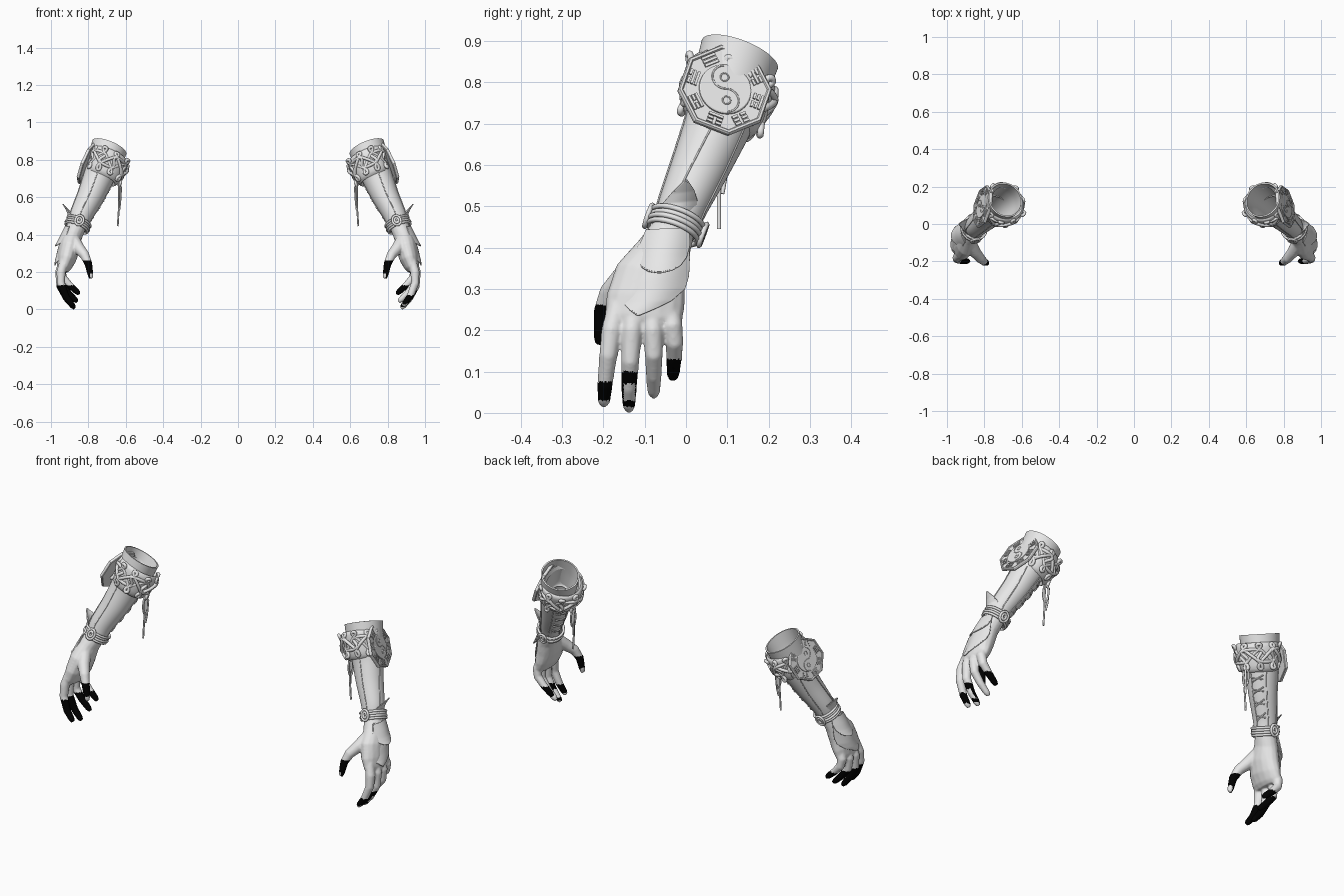
import bpy, bmesh, math
from math import sin, cos, pi, tau
from mathutils import Vector as V, Matrix

if "Cube" in bpy.data.objects:
    bpy.data.objects.remove(bpy.data.objects["Cube"])


def material(name, rgb):
    m = bpy.data.materials.new(name)
    m.use_nodes = True
    m.diffuse_color = (*rgb, 1)
    m.node_tree.nodes["Principled BSDF"].inputs["Base Color"].default_value = (*rgb, 1)
    return m


GREY = material("light grey", (.8, .8, .8))
BLACK = material("black", (0, 0, 0))


def finish(ob, angle=40, rule=None):
    """Bake modifiers and make the left part and its mirrored right part."""
    bpy.context.view_layer.update()
    name = ob.name
    mesh = bpy.data.meshes.new_from_object(ob.evaluated_get(bpy.context.evaluated_depsgraph_get()))
    bpy.data.objects.remove(ob)
    for side, sx in (("left", 1), ("right", -1)):
        me = mesh.copy()
        me.materials.clear()
        me.materials.append(GREY)
        me.materials.append(BLACK)
        for p in me.polygons:
            p.material_index = int(rule(p.center, sx)) if rule else 0
        if sx < 0:
            me.transform(Matrix.Scale(-1, 4, (1, 0, 0)))
            me.flip_normals()
        o = bpy.data.objects.new(f"{side}_{name}", me)
        bpy.context.collection.objects.link(o)
        bpy.ops.object.select_all(action="DESELECT")
        o.select_set(True)
        bpy.context.view_layer.objects.active = o
        bpy.ops.object.shade_smooth_by_angle(angle=math.radians(angle))


def bm_object(name, bm):
    bmesh.ops.recalc_face_normals(bm, faces=bm.faces[:])
    me = bpy.data.meshes.new(name)
    bm.to_mesh(me)
    bm.free()
    ob = bpy.data.objects.new(name, me)
    bpy.context.collection.objects.link(ob)
    return ob


def grid(bm, rows, wrap=True, cap=False):
    """Skin rows of points with quads."""
    vs = [[bm.verts.new(p) for p in r] for r in rows]
    n = len(rows[0])
    for a, b in zip(vs, vs[1:]):
        for i in range(n if wrap else n - 1):
            j = (i + 1) % n
            bm.faces.new((a[i], a[j], b[j], b[i]))
    if cap:
        bm.faces.new(vs[0][::-1])
        bm.faces.new(vs[-1])


def shell(name, rows, thick, wrap=True, offset=-1):
    bm = bmesh.new()
    grid(bm, rows, wrap)
    ob = bm_object(name, bm)
    ob.modifiers.new("smooth", "SUBSURF").levels = 1
    s = ob.modifiers.new("thick", "SOLIDIFY")
    s.thickness, s.offset = thick, offset
    finish(ob)


def tube(name, paths, r, closed=False):
    cu = bpy.data.curves.new(name, "CURVE")
    cu.dimensions, cu.bevel_depth, cu.bevel_resolution = "3D", r, 2
    cu.use_fill_caps = True
    for pts in paths:
        sp = cu.splines.new("POLY")
        sp.points.add(len(pts) - 1)
        for q, p in zip(sp.points, pts):
            q.co = (*p, 1)
        sp.use_cyclic_u = closed
    ob = bpy.data.objects.new(name, cu)
    bpy.context.collection.objects.link(ob)
    finish(ob, 60)


def lerp_rows(rows, t):
    f = min(max(t, 0), .9999) * (len(rows) - 1)
    i = int(f)
    return [a + (b - a) * (f - i) for a, b in zip(rows[i], rows[i + 1])]


# Forearm centre line with radii, and a frame around it (angle 0 = outer side)
ARM = [(.86, -.03, .44, .054), (.842, -.008, .5, .06), (.79, .037, .6, .071),
       (.752, .075, .69, .08), (.713, .106, .79, .093), (.688, .13, .867, .099)]
AXIS = V((-.36, .34, .87)).normalized()
FACE = V((.9, .2, .36)).normalized()
E1 = (FACE - AXIS * FACE.dot(AXIS)).normalized()
E2 = AXIS.cross(E1)


def surf(t, a, off=0.0, flat=0.0):
    x, y, z, r = lerp_rows(ARM, t)
    r += off - flat * (max(0, cos(a)) ** 2 + .35 * sin(a) ** 2)
    return V((x, y, z)) + (E1 * cos(a) + E2 * sin(a)) * r


def ring(t, n=32, **kw):
    return [surf(t, tau * i / n, **kw) for i in range(n)]


# Sleeve, open at the top
shell("forearm_sleeve", [ring(i / 15) for i in range(16)], .008)
seams = [[surf(.12 + .5 * i / 20, a + d * i / 20, .001) for i in range(21)]
         for a, d in ((4.6, .1), (1.1, -.3), (-.5, .35), (1.9, 0), (2.9, 0))]
tube("sleeve_seams", seams, .0022)

# Laces slanting over the inner back of the sleeve
laces = []
for k in range(4):
    for d in (0, .04):
        laces.append([surf(.2 + .11 * k + d + (.06 - 2 * d) * i / 8, 2.85 - .75 * i / 8, .003)
                      for i in range(9)])
tube("sleeve_laces", laces, .0035)

# Cuff with interlaced cords
CUFF = .03
shell("cuff", [ring(t, 48, off=CUFF + d, flat=.045)
               for t, d in ((.62, -.014), (.64, 0), (.72, .002), (.82, .002), (.89, 0), (.905, -.014))], .02)


def knot(phase, n, amp, loop, steps=300):
    pts = []
    for i in range(steps):
        a = tau * i / steps
        w = n * a + phase
        pts.append(surf(.765 + amp * sin(w), a + loop * sin(2 * w),
                        CUFF + .004 + .006 * cos(2 * w + phase), .05))
    return pts


tube("cuff_knots", [knot(0, 5, .12, .22), knot(pi, 5, .12, .22),
                    knot(pi / 2, 5, .06, -.22)], .0085, True)

# Tie with loop and hanging cord ends
top = surf(.66, 2.9, .03)
tie = [top + V((0, .02 * sin(tau * i / 20), -.05 + .05 * cos(tau * i / 20))) for i in range(21)]
cord = [top, V((.638, .085, .64)), V((.636, .08, .56)), V((.643, .08, .445))]
cord2 = [top, V((.625, .1, .65)), V((.63, .095, .57)), V((.635, .088, .53))]
tube("tie_cords", [tie, cord, cord2], .005)

# Eight-sided plate on the outer side of the cuff
Y = (V((0, 0, 1)) - FACE * FACE.z).normalized()
X = Y.cross(FACE)
PLATE = Matrix.Translation((.815, .095, .783)) @ Matrix((X, Y, FACE)).transposed().to_4x4()


def local(x, y, z=0.0):
    return PLATE @ V((x, y, z))


def polygon(r, z, n):
    return [local(r * sin(tau * i / n), r * cos(tau * i / n), z) for i in range(n)]


bm = bmesh.new()
grid(bm, [polygon(r, z, 8) for r, z in ((.113, -.016), (.116, -.013), (.116, -.002),
                                       (.113, .002), (.107, .002), (.104, -.002))], cap=True)
grid(bm, [polygon(r, z, 40) for r, z in ((.065, -.006), (.064, .002), (.061, .004))], cap=True)
finish(bm_object("octagon_plate", bm), 30)

# Relief on the plate: three bars on each side, some of them broken
bm = bmesh.new()
for k, code in enumerate((7, 3, 5, 1, 0, 4, 2, 6)):
    turn = Matrix.Rotation(pi / 8 + k * pi / 4, 4, "Z")
    for b in range(3):
        solid = code >> b & 1
        for x, w in (((0, .037),) if solid else ((-.011, .015), (.011, .015))):
            place = Matrix.Translation((x, .073 + .0095 * b, 0))
            size = Matrix.Diagonal((w, .0065, .007, 1))
            bmesh.ops.create_cube(bm, size=1, matrix=PLATE @ turn @ place @ size)
finish(bm_object("plate_bars", bm), 30)

R = .03
wave = [local(-R * sin(pi * i / 16), R + R * cos(pi * i / 16), .004) for i in range(17)]
wave += [local(R * sin(pi * i / 16), -R + R * cos(pi * i / 16), .004) for i in range(1, 17)]
tube("plate_wave", [wave], .0022)
dots = [[local(.01 * cos(tau * i / 20), y + .01 * sin(tau * i / 20), .004) for i in range(20)]
        for y in (R, -R)]
tube("plate_circles", dots, .0018, True)

# Wrist bands with an oval knot at front and back
bands = [[p + AXIS * d for p in ring(.06, 40, off=.007 + .003 * (k % 2))]
         for k, d in enumerate((-.024, -.012, 0, .012))]
tube("wrist_bands", bands, .0065, True)
ovals = []
for a in (-1.75, 1.45):
    out = E1 * cos(a) + E2 * sin(a)
    side = AXIS.cross(out)
    c = surf(.06, a, .014) - AXIS * .004
    for s in (1, .5):
        ovals.append([c + AXIS * .028 * s * sin(tau * i / 24) + side * .022 * s * cos(tau * i / 24)
                      for i in range(24)])
tube("wrist_knots", ovals, .0065, True)


# Pointed guards over the wrist and the back of the hand
def guard(name, spine, bend, slant):
    rows = []
    for i in range(25):
        x, y, z, w = lerp_rows(spine, i / 24)
        rows.append([V((x - bend * (q / 4) ** 2 * (w / .08) ** 2, y + w * q / 4, z + slant * w * q / 4))
                     for q in range(-4, 5)])
    shell(name, rows, .006, False, 0)
    edge = [r[0] for r in rows] + [r[-1] for r in rows[::-1]]
    tube(name + "_edge", [edge], .0025, True)


guard("upper_guard", [(.915, -.035, .44, .05), (.907, -.025, .48, .048), (.908, -.015, .51, .04),
                      (.918, -.007, .535, .025), (.935, 0, .562, .002)], .07, .12)
guard("wrist_guard", [(.922, -.045, .445, .05), (.943, -.052, .405, .06), (.957, -.057, .375, .057),
                      (.968, -.06, .355, .045), (.974, -.062, .345, .028), (.977, -.063, .34, .004)], .05, .05)
guard("hand_guard", [(.928, -.05, .42, .055), (.948, -.068, .37, .075), (.961, -.078, .325, .083),
                     (.968, -.082, .295, .078), (.974, -.092, .268, .055), (.977, -.104, .252, .03),
                     (.979, -.115, .238, .003)], .035, .08)


# Hand: palm, fingers and thumb fused into one skin
def limb(bm, sections, n=16):
    rows = []
    for i, s in enumerate(sections):
        a, b = sections[max(i - 1, 0)], sections[min(i + 1, len(sections) - 1)]
        t = (V(b[:3]) - V(a[:3])).normalized()
        u = (V((0, 1, 0)) - t * t.y).normalized()
        v = t.cross(u)
        rows.append([V(s[:3]) + u * s[3] * cos(tau * k / n) + v * s[-1] * sin(tau * k / n)
                     for k in range(n)])
    grid(bm, rows, cap=True)


bm = bmesh.new()
limb(bm, [(.855, -.025, .47, .052, .05), (.868, -.037, .43, .056, .05), (.886, -.055, .39, .066, .052),
          (.901, -.085, .33, .088, .057), (.917, -.098, .27, .096, .052), (.931, -.103, .225, .094, .04),
          (.935, -.104, .202, .085, .024)])
FINGERS = [
    [(.93, -.165, .26), (.946, -.18, .2), (.947, -.188, .14), (.92, -.196, .07), (.882, -.199, .018)],
    [(.935, -.125, .26), (.953, -.131, .2), (.95, -.135, .125), (.917, -.138, .06), (.872, -.138, .005)],
    [(.935, -.085, .26), (.952, -.08, .2), (.947, -.078, .14), (.91, -.078, .09), (.858, -.078, .04)],
    [(.925, -.04, .26), (.943, -.033, .21), (.936, -.028, .17), (.9, -.029, .13), (.847, -.032, .082)]]
THUMB = [(.88, -.1, .37), (.85, -.15, .325), (.82, -.185, .29), (.8, -.203, .245), (.785, -.21, .165)]
for chain in FINGERS + [THUMB]:
    rad = (.036, .032, .026, .021, .01) if chain is THUMB else (.024, .025, .022, .019, .01)
    near = V(chain[-1]).lerp(V(chain[-2]), .25)
    full = [(*p, r) for p, r in zip(chain, rad)]
    limb(bm, full[:4] + [(*near, .016), full[4]], 12)
hand = bm_object("hand", bm)
m = hand.modifiers.new("fuse", "REMESH")
m.mode, m.voxel_size = "VOXEL", .005
m = hand.modifiers.new("relax", "SMOOTH")
m.iterations, m.factor = 5, .5


def painted(c, side):
    """Black fingertips; the left hand keeps some pale tips."""
    if c.x < .83:
        pale_tip = c.x < .79 and c.z < .195
        return c.y < -.17 and c.z < .262 and not pale_tip
    if side < 0:
        return c.z < .13
    if c.y < -.165:
        return .03 < c.z < .075
    if c.y < -.105:
        pale_patch = abs(c.y + .137) < .014 and .03 < c.z < .07
        return .015 < c.z < .1 and not pale_patch
    return c.y > -.055 and c.z < .13


finish(hand, 60, painted)
